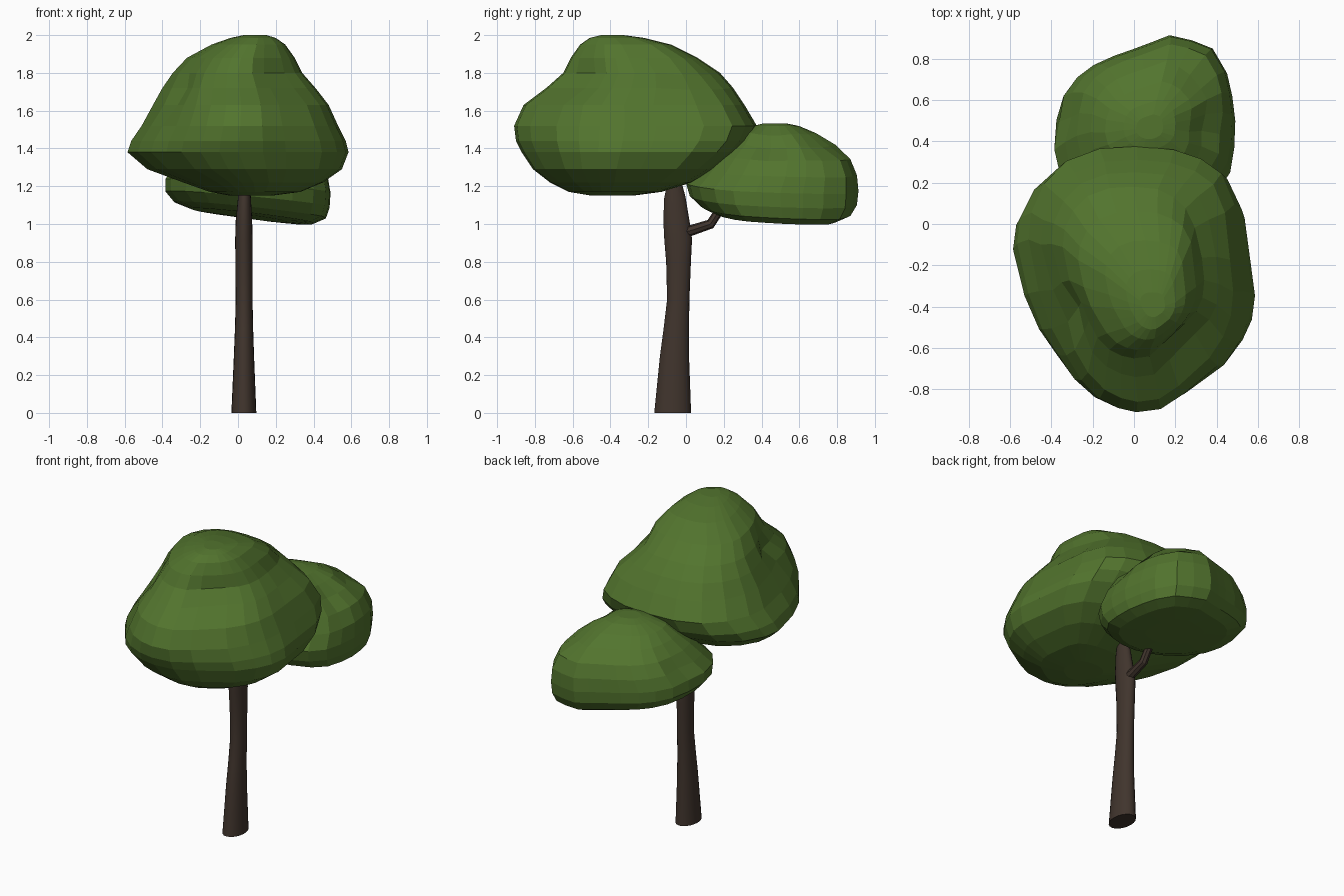
import bpy, bmesh, math
from mathutils import Vector


def material(name, rgb):
    m = bpy.data.materials.new(name)
    m.diffuse_color = (*rgb, 1)
    return m


GREEN = material("leaf_green", (0.085, 0.175, 0.027))
BROWN = material("bark_brown", (0.052, 0.035, 0.026))


def loft(name, rings, mat, smooth=False):
    """Skin a stack of equal-length rings and cap both ends."""
    bm = bmesh.new()
    rows = [[bm.verts.new(p) for p in r] for r in rings]
    n = len(rows[0])
    for a, b in zip(rows, rows[1:]):
        for i in range(n):
            j = (i + 1) % n
            bm.faces.new((a[i], a[j], b[j], b[i])).smooth = smooth
    bm.faces.new(rows[0][::-1])
    bm.faces.new(rows[-1])
    bmesh.ops.recalc_face_normals(bm, faces=bm.faces)
    for e in bm.edges:
        if len(e.link_faces) == 2 and e.calc_face_angle() > math.radians(40):
            e.smooth = False
    me = bpy.data.meshes.new(name)
    bm.to_mesh(me)
    bm.free()
    me.materials.append(mat)
    ob = bpy.data.objects.new(name, me)
    bpy.context.collection.objects.link(ob)
    return ob


def crown(name, outline, levels, dents, tilt=(0, 0)):
    """Fit the plan outline into each level's box, then tilt the base and push dents."""
    us, vs = zip(*outline)

    def unit(t, lo, hi):
        return (t - lo) / (hi - lo)
    plan = [(unit(u, min(us), max(us)), unit(v, min(vs), max(vs))) for u, v in outline]
    cx, cy = (min(us) + max(us)) / 2, (min(vs) + max(vs)) / 2
    rings = []
    for k, (z, x0, x1, y0, y1) in enumerate(levels):
        w = 1 - k / (len(levels) - 1)
        ring = []
        for u, v in plan:
            x, y = x0 + u * (x1 - x0), y0 + v * (y1 - y0)
            p = Vector((x, y, z + w * (tilt[0] * (x - cx) + tilt[1] * (y - cy))))
            for c, r, push in dents:
                d = (p - Vector(c)).length / r
                if d < 1:
                    p = p + Vector(push) * (1 - d * d) ** 2
            ring.append(p)
        rings.append(ring)
    return loft(name, rings, GREEN)


# Large crown
crown("main_crown",
      [(0, -.905), (.13, -.89), (.25, -.82), (.44, -.68), (.52, -.56), (.565, -.45),
       (.58, -.32), (.56, -.15), (.53, .1), (.46, .25), (.35, .32), (.2, .365),
       (0, .38), (-.2, .37), (-.38, .31), (-.5, .2), (-.57, .06), (-.585, -.07),
       (-.53, -.32), (-.46, -.5), (-.38, -.63), (-.3, -.75), (-.2, -.84), (-.1, -.885)],
      [(1.15, -.04, .18, -.5, -.28), (1.17, -.15, .33, -.62, -.13),
       (1.22, -.29, .45, -.72, .03), (1.29, -.48, .55, -.81, .16),
       (1.38, -.585, .585, -.87, .28), (1.44, -.565, .57, -.9, .34),
       (1.52, -.51, .53, -.91, .375), (1.63, -.45, .48, -.86, .31),
       (1.72, -.4, .41, -.74, .25), (1.80, -.345, .34, -.65, .18),
       (1.88, -.27, .3, -.61, .06), (1.95, -.14, .25, -.56, -.08),
       (1.985, -.04, .2, -.51, -.22), (2.0, .03, .15, -.45, -.33)],
      [((-.32, -.42, 1.68), .2, (.05, .03, 0)),
       ((.26, -.58, 1.73), .22, (-.02, .04, 0)),
       ((.25, .05, 1.72), .22, (-.03, -.03, -.02))])

# Lower crown behind
crown("lower_crown",
      [(.05, 0), (.17, .02), (.29, .07), (.4, .15), (.465, .25), (.485, .37),
       (.49, .5), (.475, .62), (.45, .73), (.38, .85), (.28, .89), (.17, .915),
       (.08, .88), (0, .85), (-.1, .815), (-.2, .77), (-.28, .71), (-.345, .62),
       (-.38, .5), (-.39, .36), (-.36, .23), (-.28, .12), (-.18, .05), (-.06, .01)],
      [(1.04, -.1, .25, .3, .65), (1.045, -.25, .4, .15, .8),
       (1.075, -.34, .465, .08, .87), (1.13, -.385, .485, .02, .905),
       (1.2, -.385, .49, .0, .913), (1.28, -.34, .475, .07, .905),
       (1.36, -.28, .435, .14, .87), (1.43, -.21, .37, .22, .79),
       (1.485, -.14, .29, .28, .69), (1.52, -.05, .2, .36, .6), (1.533, .01, .14, .41, .53)],
      [((.36, .45, 1.42), .18, (-.04, 0, -.02)),
       ((.3, .72, 1.43), .16, (-.03, -.03, -.01)),
       ((-.33, .5, 1.3), .14, (.03, -.01, 0))],
      tilt=(-.13, -.06))

# Trunk: z, x range, y range
TRUNK = [(0, -.035, .097, -.168, .027), (.3, -.022, .085, -.138, .016),
         (.45, -.016, .08, -.118, .016), (.6, -.012, .077, -.1, .018),
         (.8, -.014, .077, -.105, .026), (.92, -.015, .077, -.115, .032),
         (1.02, -.012, .075, -.12, .018), (1.14, 0, .068, -.115, -.002),
         (1.21, .004, .064, -.1, -.02), (1.35, .01, .055, -.095, -.04)]
N = 20
rings = []
for z, x0, x1, y0, y1 in TRUNK:
    rings.append([Vector(((x0 + x1) / 2 + (x1 - x0) / 2 * math.cos(2 * math.pi * i / N),
                          (y0 + y1) / 2 + (y1 - y0) / 2 * math.sin(2 * math.pi * i / N), z))
                  for i in range(N)])
loft("trunk", rings, BROWN, smooth=True)

# Side branch: centre path, direction angle in the yz plane, radius
BRANCH = [(-.03, .95, 15, .03), (.04, .97, 15, .028), (.13, 1.0, 35, .026),
          (.175, 1.07, 55, .024), (.24, 1.16, 55, .02)]
rings = []
for y, z, deg, r in BRANCH:
    a = math.radians(deg)
    rings.append([Vector((.035 + r * math.cos(t), y - r * math.sin(t) * math.sin(a),
                          z + r * math.sin(t) * math.cos(a)))
                  for t in [2 * math.pi * i / 8 for i in range(8)]])
loft("branch", rings, BROWN)
